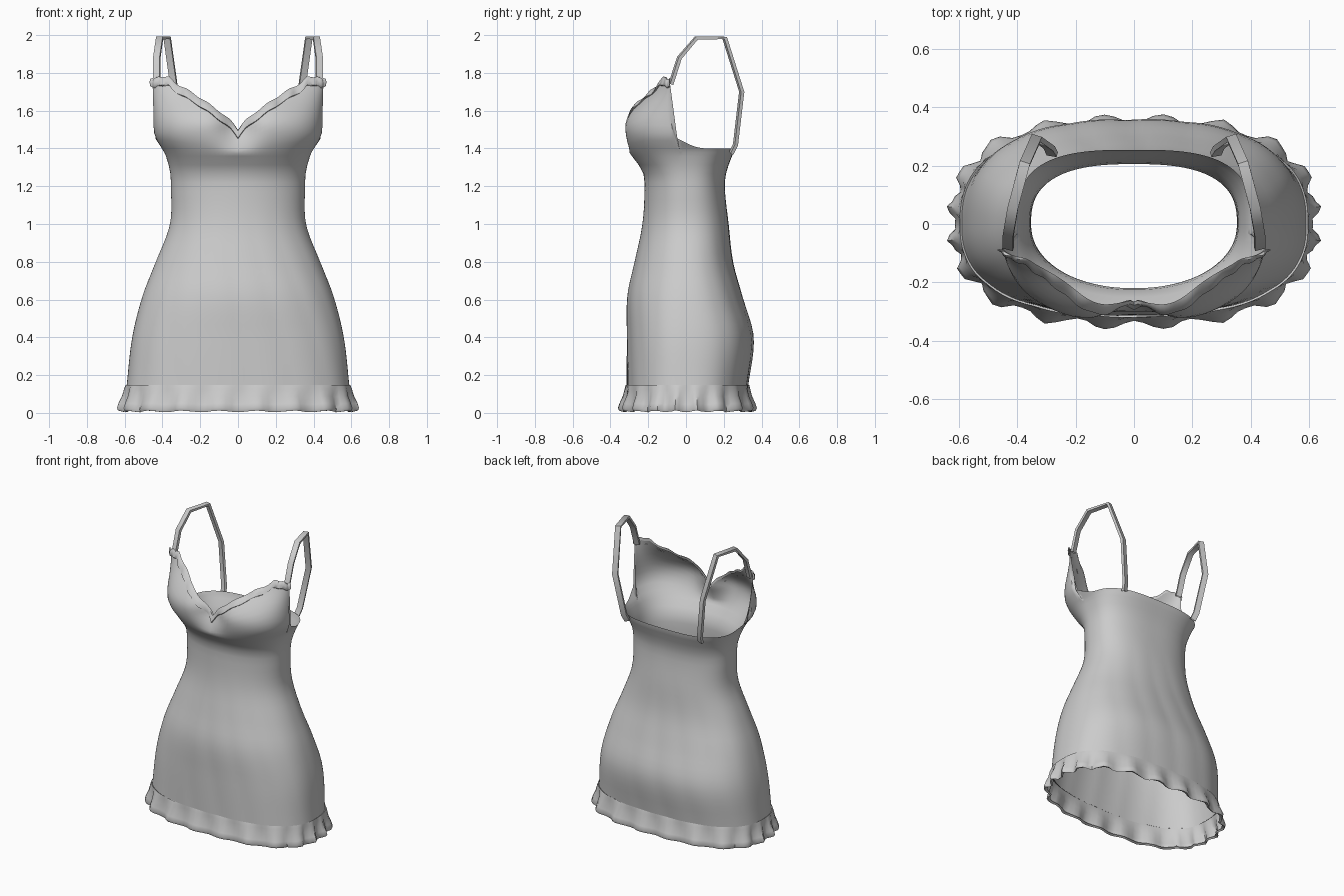
import bpy, bmesh, math
from mathutils import Vector

if "Cube" in bpy.data.objects:
    bpy.data.objects.remove(bpy.data.objects["Cube"], do_unlink=True)

cloth = bpy.data.materials.new("grey cloth")
cloth.use_nodes = True
GREY = (0.6, 0.6, 0.6, 1)
cloth.diffuse_color = GREY
cloth.node_tree.nodes["Principled BSDF"].inputs["Base Color"].default_value = GREY

# Body stations: height, half width, front depth, back depth, centre y,
# front squareness, back squareness
BODY = [(0.14, .59, .31, .325, 0, 2.5, 2.6), (0.4, .56, .31, .355, 0, 2.4, 2.6),
        (0.62, .505, .308, .295, 0, 2.25, 2.5), (0.8, .435, .27, .247, 0, 2.15, 2.4),
        (1.0, .36, .23, .225, 0, 2.1, 2.5), (1.2, .355, .22, .205, 0, 2.1, 2.6),
        (1.28, .36, .23, .215, 0, 2.2, 2.7), (1.38, .39, .3, .25, 0, 2.4, 3),
        (1.46, .44, .33, .26, -.015, 2.5, 3), (1.54, .45, .335, .26, -.03, 2.4, 3),
        (1.62, .452, .285, .26, -.05, 2.2, 3), (1.7, .455, .205, .26, -.065, 2.1, 3),
        (1.8, .46, .125, .26, -.08, 2.1, 3)]
NECK = [(0, 1.49), (.05, 1.55), (.13, 1.61), (.23, 1.68), (.33, 1.74), (.37, 1.772), (.46, 1.76)]
COLS = 120
ANGLES = [-math.pi / 2 + 2 * math.pi * i / COLS for i in range(COLS)]
BAND_END = -0.13


def lookup(table, t):
    """Smooth interpolation through the rows of a table."""
    t = min(max(t, table[0][0]), table[-1][0])
    i = max(k for k in range(len(table) - 1) if table[k][0] <= t)
    a, b = table[i], table[i + 1]
    p, q = table[max(i - 1, 0)], table[min(i + 2, len(table) - 1)]
    h = b[0] - a[0]
    u = (t - a[0]) / h
    out = []
    for k in range(1, len(a)):
        m0 = (b[k] - p[k]) / (b[0] - p[0]) * h
        m1 = (q[k] - a[k]) / (q[0] - a[0]) * h
        out.append((2*u**3 - 3*u*u + 1) * a[k] + (u**3 - 2*u*u + u) * m0
                   + (3*u*u - 2*u**3) * b[k] + (u**3 - u*u) * m1)
    return out


def ramp(v):
    return min(max(v, 0), 1)


def surface(a, z, grow=0.0):
    """Point on the body at an angle and height, pushed outward by grow."""
    hw, front, back, mid, n_front, n_back = lookup(BODY, z)
    c, s = math.cos(a), math.sin(a)
    n = n_front if s < 0 else n_back
    k = (abs(c) ** n + abs(s) ** n) ** (-1 / n)
    depth = (front + mid if s < 0 else back - mid) + grow
    x = (hw + grow) * c * k
    y = mid + depth * s * k
    if s < 0:   # dip between the cups
        y += .075 * math.exp(-(x / .1) ** 2) * ramp((z - 1.38) / .12)
    # soft folds in the skirt
    fold = .004 * math.sin(9 * a + 3 * z) * ramp((1.1 - z) * 2) * abs(s)
    return Vector((x, y + math.copysign(fold, s), z))


def top_height(a):
    """Height of the upper edge: sweetheart front, low sides and back."""
    c, s = math.cos(a), math.sin(a)
    if s < BAND_END:
        return lookup(NECK, .46 * abs(c))[0]
    return 1.4 + .06 * max(0, 1 - (s - BAND_END) / .55) ** 2


def loft(name, rows, closed=True):
    bm = bmesh.new()
    grid = [[bm.verts.new(p) for p in row] for row in rows]
    n = len(rows[0])
    for lo, hi in zip(grid, grid[1:]):
        for i in range(n if closed else n - 1):
            j = (i + 1) % n
            bm.faces.new((lo[i], lo[j], hi[j], hi[i]))
    mesh = bpy.data.meshes.new(name)
    bm.to_mesh(mesh)
    bm.free()
    ob = bpy.data.objects.new(name, mesh)
    bpy.context.collection.objects.link(ob)
    mesh.materials.append(cloth)
    bpy.ops.object.select_all(action="DESELECT")
    bpy.context.view_layer.objects.active = ob
    ob.select_set(True)
    bpy.ops.object.shade_smooth_by_angle(angle=math.radians(50))
    return ob


# Skirt and bodice
SPLIT = 1.36
rows = [[surface(a, .14 + (SPLIT - .14) * k / 26) for a in ANGLES] for k in range(27)]
rows += [[surface(a, SPLIT + (top_height(a) - SPLIT) * k / 10) for a in ANGLES]
         for k in range(1, 11)]
loft("dress_body", rows)

# Ruffled hem: height, flare and ruffle strength from top to rolled lower edge
HEM = [(.14, -.004, 0), (.147, .006, 0), (.125, .01, .004), (.085, .015, .009),
       (.045, .027, .014), (.018, .034, .016), (.004, .028, .016), (.012, .014, .012)]


def hem_point(a, z, flare, wave):
    ripple = -math.cos(20 * (a + math.pi / 2)) + .35 * math.cos(46 * a) * abs(math.cos(a))
    p = surface(a, .14, flare + wave * ripple)
    p.z = z + wave * .25 * (1 + ripple)
    return p


loft("hem_frill", [[hem_point(a, *row) for a in ANGLES] for row in reversed(HEM)])

# Trim along the sweetheart neckline
front = [a for a in [-math.pi + math.pi * i / 112 for i in range(113)] if math.sin(a) < BAND_END]
TRIM = [(-.04, .0), (-.034, .01), (-.015, .012), (.004, .008), (.008, -.002), (-.012, -.006)]
rows = []
for dz, grow in TRIM:
    row = []
    for a in front:
        z = top_height(a)
        p = surface(a, z + min(dz, 0), grow + .003 * math.sin(31 * a) * (grow > 0))
        p.z = z + dz + .004 * math.sin(23 * abs(a + math.pi / 2))
        row.append(p)
    rows.append(row)
loft("neckline_trim", rows, closed=False)

# Shoulder straps as flat ribbons with a rectangular section
PATH = [(.28, .24, 1.375), (.29, .262, 1.42), (.335, .295, 1.7), (.375, .205, 1.985),
        (.415, .055, 1.985), (.43, -.035, 1.88), (.43, -.08, 1.74)]
for side, label in ((1, "left"), (-1, "right")):
    pts = [Vector((side * x, y, z)) for x, y, z in PATH]
    sections = []
    for i, p in enumerate(pts):
        along = (pts[min(i + 1, len(pts) - 1)] - pts[max(i - 1, 0)]).normalized()
        across = Vector((1, side * .3, 0)).normalized()
        across = (across - along * across.dot(along)).normalized()
        out = along.cross(across)
        sections.append([p + across * u * .018 + out * v * .009
                         for u, v in ((-1, -1), (1, -1), (1, 1), (-1, 1))])
    loft(label + "_strap", sections)
